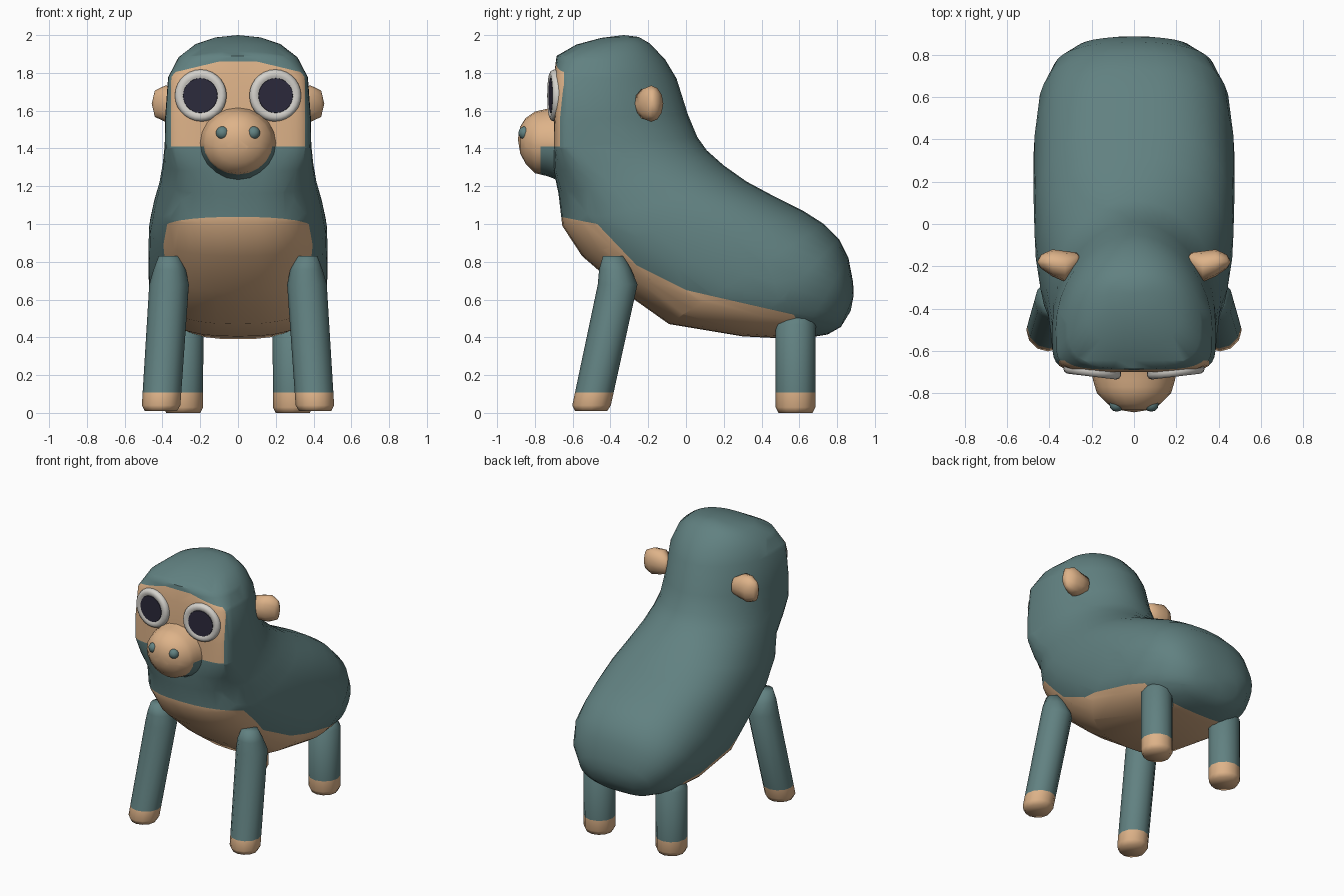
import bpy, bmesh, math
from mathutils import Vector, Matrix

if "Cube" in bpy.data.objects:
    bpy.data.objects.remove(bpy.data.objects["Cube"])


def material(name, rgb):
    m = bpy.data.materials.new(name)
    m.use_nodes = True
    m.diffuse_color = (*rgb, 1)
    m.node_tree.nodes["Principled BSDF"].inputs["Base Color"].default_value = (*rgb, 1)
    return m


FUR = material("teal_fur", (0.12, 0.22, 0.22))
SKIN = material("tan_skin", (0.73, 0.45, 0.25))
WHITE = material("eye_white", (0.66, 0.64, 0.6))
DARK = material("pupil_dark", (0.025, 0.023, 0.045))


def finish(name, bm, mats, rule=None, sharp=50):
    """Turn a bmesh into a smooth object, colouring faces by a rule."""
    bmesh.ops.recalc_face_normals(bm, faces=bm.faces)
    for f in bm.faces:
        if rule:
            f.material_index = int(rule(f.calc_center_median()))
    me = bpy.data.meshes.new(name)
    bm.to_mesh(me)
    bm.free()
    for m in mats:
        me.materials.append(m)
    ob = bpy.data.objects.new(name, me)
    bpy.context.collection.objects.link(ob)
    bpy.ops.object.select_all(action="DESELECT")
    ob.select_set(True)
    bpy.context.view_layer.objects.active = ob
    bpy.ops.object.shade_smooth_by_angle(angle=math.radians(sharp))


def loft(rings, start=None, end=None):
    """Skin closed rings of points; ends close to a pole or a flat cap."""
    bm = bmesh.new()
    loops = [[bm.verts.new(p) for p in r] for r in rings]
    n = len(loops[0])
    for a, b in zip(loops, loops[1:]):
        for i in range(n):
            j = (i + 1) % n
            bm.faces.new((a[i], a[j], b[j], b[i]))
    for loop, pole in ((loops[0], start), (loops[-1], end)):
        if pole is None:
            bm.faces.new(loop)
        else:
            v = bm.verts.new(pole)
            for i in range(n):
                bm.faces.new((loop[i], loop[(i + 1) % n], v))
    return bm


def ellipse(center, u, v, count):
    """Ring of points around a centre, spanned by two half axes."""
    angles = [2 * math.pi * k / count for k in range(count)]
    return [Vector(center) + Vector(u) * math.cos(a) + Vector(v) * math.sin(a) for a in angles]


def cut(bm, point, normal, keep=lambda c: True):
    """Slice the chosen faces along a plane."""
    faces = [f for f in bm.faces if keep(f.calc_center_median())]
    geom = faces + list({e for f in faces for e in f.edges}) + list({v for f in faces for v in f.verts})
    bmesh.ops.bisect_plane(bm, geom=geom, plane_co=point, plane_no=normal, dist=1e-5)


def section(front, back, width, mid, nf, nb, count=36):
    """Superellipse ring between a front and a back point on the centre plane."""
    f, b = Vector((0, *front)), Vector((0, *back))
    c = f.lerp(b, mid)
    pts = []
    for k in range(count):
        a = 2 * math.pi * k / count
        ca, sa = math.cos(a), math.sin(a)
        n = nf if ca > 0 else nb
        p = c + ((f - c) if ca > 0 else (b - c)) * abs(ca) ** (2 / n)
        p.x = math.copysign(width * abs(sa) ** (2 / n), sa)
        pts.append(p)
    return pts


# Body and head: front point, back point, half width, widest place, squareness
SECTIONS = [
    ((-.45, 1.985), (-.25, 1.99), .12, .5, 2.2, 2.2),
    ((-.58, 1.95), (-.19, 1.955), .225, .45, 2.4, 2.2),
    ((-.685, 1.89), (-.11, 1.87), .315, .38, 3, 2),
    ((-.70, 1.78), (-.05, 1.77), .37, .32, 5, 1.9),
    ((-.70, 1.55), (.01, 1.58), .386, .31, 6, 1.9),
    ((-.70, 1.40), (.06, 1.46), .388, .32, 6, 2),
    ((-.70, 1.28), (.11, 1.39), .398, .38, 3.4, 2.1),
    ((-.675, 1.16), (.20, 1.31), .415, .43, 2.5, 2.2),
    ((-.655, .99), (.32, 1.225), .448, .47, 2.4, 2.4),
    ((-.55, .83), (.46, 1.15), .47, .5, 2.4, 2.5),
    ((-.33, .64), (.62, 1.07), .475, .5, 2.4, 2.5),
    ((-.09, .47), (.73, 1.0), .475, .5, 2.5, 2.5),
    ((.30, .405), (.81, .92), .45, .5, 2.6, 2.4),
    ((.60, .39), (.86, .82), .38, .5, 2.6, 2.3),
    ((.75, .415), (.885, .69), .28, .5, 2.5, 2.3),
    ((.82, .455), (.887, .62), .17, .5, 2.3, 2.3),
]
body = loft([section(*s) for s in SECTIONS], (0, -.33, 2.0), (0, .872, .54))

# Belly patch: cut along a line in the side plane
BELLY = [(-.7, 1.045), (-.47, 1.0), (-.26, .78), (0, .65), (.57, .52), (.66, .37)]
for (y0, z0), (y1, z1) in zip(BELLY, BELLY[1:]):
    cut(body, (0, y0, z0), (0, z0 - z1, y1 - y0),
        lambda c: y0 - .15 < c.y < y1 + .15 and c.z < 1.15)


def in_belly(c):
    for (y0, z0), (y1, z1) in zip(BELLY, BELLY[1:]):
        if y0 <= c.y < y1:
            return c.z < z0 + (z1 - z0) * (c.y - y0) / (y1 - y0)
    return False


# Face patch: cut a frame with a gently arched top
def near_face(c):
    return c.y < -.45 and c.z > 1.25


ARCH = 0.24
cut(body, (0, 0, 1.41), (0, 0, 1), near_face)
cut(body, (0, -.645, 0), (0, 1, 0), near_face)
cut(body, (0, 0, 1.86), (0, 0, 1), near_face)
for side in (1, -1):
    cut(body, (side * .355, 0, 0), (1, 0, 0), near_face)
    cut(body, (side * .1, 0, 1.86), (side * ARCH, 0, 1),
        lambda c: near_face(c) and c.x * side > 0)


def in_face(c):
    top = min(1.86, 1.86 - ARCH * (abs(c.x) - .1))
    return abs(c.x) < .355 and c.y < -.645 and 1.41 < c.z < top


finish("body", body, [FUR, SKIN], lambda c: in_belly(c) or in_face(c))

# Muzzle: flares into the face, with fur under the chin (y, z, half width, half height)
MUZZLE = [(-.65, 1.42, .215, .21), (-.70, 1.428, .2, .187), (-.74, 1.432, .193, .177),
          (-.80, 1.432, .175, .163), (-.85, 1.44, .125, .12), (-.878, 1.445, .07, .07)]
muzzle = loft([ellipse((0, y, z), (w, 0, 0), (0, 0, h), 20) for y, z, w, h in MUZZLE],
              (0, -.63, 1.42), (0, -.89, 1.45))
cut(muzzle, (0, -.77, 0), (0, 1, 0))
cut(muzzle, (0, 0, 1.41), (0, 0, 1))
finish("muzzle", muzzle, [SKIN, FUR], lambda c: c.y > -.77 and c.z < 1.41)


def leg(name, rings):
    """Round limb from (x, y, z, radius) rings, with a tan foot."""
    bm = loft([ellipse((x, y, z), (r, 0, 0), (0, r, 0), 12) for x, y, z, r in rings])
    cut(bm, (0, 0, .108), (0, 0, 1))
    finish(name, bm, [FUR, SKIN], lambda c: c.z < .108, 75)


# Ear: rings going outwards (x, front y, back y, half height)
EAR = [(.27, -.21, -.135, .06), (.325, -.274, -.128, .088), (.385, -.248, -.12, .096),
       (.44, -.21, -.145, .07)]

for s, word in ((1, "left"), (-1, "right")):
    leg(word + "_front_leg", [(s * .408, -.502, .01, .085), (s * .407, -.5, .04, .102),
                              (s * .365, -.362, .68, .105), (s * .362, -.375, .76, .085),
                              (s * .365, -.385, .83, .055)])
    leg(word + "_rear_leg", [(s * .29, .58, 0, .09), (s * .29, .58, .03, .105),
                             (s * .29, .58, .47, .107), (s * .29, .59, .525, .06)])

    ear = loft([ellipse((s * x, (f + b) / 2, 1.637), (0, (b - f) / 2, 0), (0, 0, h), 12)
                for x, f, b, h in EAR], (s * .25, -.165, 1.637), (s * .457, -.18, 1.637))
    finish(word + "_ear", ear, [SKIN], None, 70)

    nostril = bmesh.new()
    bmesh.ops.create_uvsphere(nostril, u_segments=12, v_segments=8, radius=.035,
                              matrix=Matrix.Translation((s * .082, -.852, 1.482)))
    finish(word + "_nostril", nostril, [FUR])

    # Eye: rounded rim turned outwards, with a dark disc inside
    place = Matrix.Translation((s * .197, -.695, 1.68)) @ Matrix.Rotation(s * .12, 4, "Z")
    rim = [(.13, .035), (.138, -.002), (.131, -.019), (.116, -.026), (.1, -.024), (.09, -.019)]
    for part, profile, mat in (("eye_rim", rim, WHITE),
                               ("pupil", [(.093, -.018), (.091, -.023)], DARK)):
        rings = [[place @ p for p in ellipse((0, y, 0), (r, 0, 0), (0, 0, r), 28)]
                 for r, y in profile]
        finish(word + "_" + part, loft(rings), [mat])
